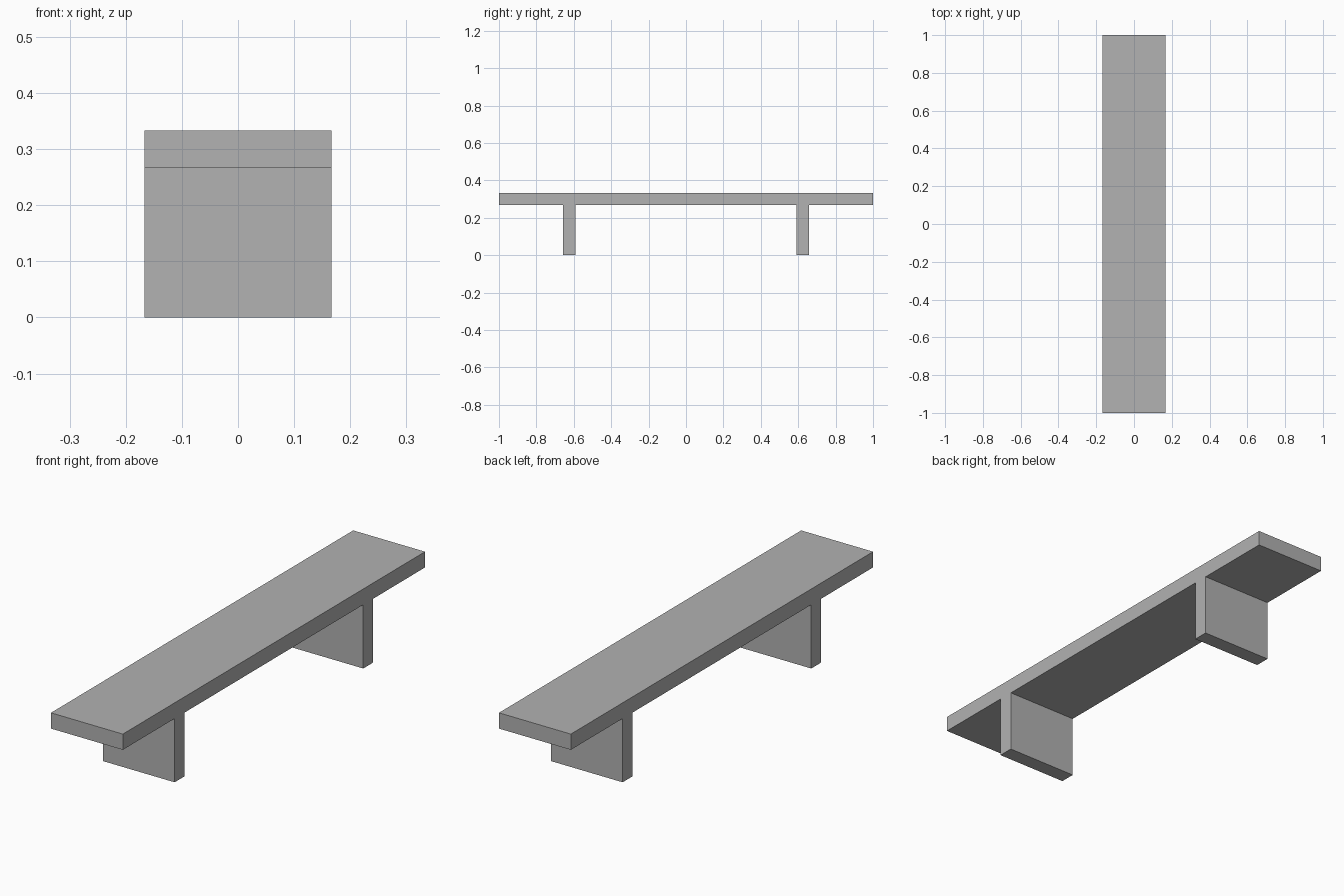
import bpy

cube = bpy.data.objects.get("Cube")
if cube:
    bpy.data.objects.remove(cube, do_unlink=True)

# Single plain grey finish
grey = bpy.data.materials.new("plain_grey")
grey.use_nodes = True
colour = (0.445, 0.445, 0.445, 1)
grey.diffuse_color = colour
grey.node_tree.nodes["Principled BSDF"].inputs["Base Color"].default_value = colour

WIDTH = 0.333
HEIGHT = 0.333
THICK = 0.066
LEG_Y = 0.624


def slab(name, length, y, bottom, top):
    """Full-width box, placed by its centre in y and its height range."""
    bpy.ops.mesh.primitive_cube_add(size=1, location=(0, y, (bottom + top) / 2))
    part = bpy.context.object
    part.name = name
    part.scale = (WIDTH, length, top - bottom)
    bpy.ops.object.transform_apply(location=False, rotation=False, scale=True)
    part.data.materials.append(grey)


# Seat plank
slab("seat", 2, 0, HEIGHT - THICK, HEIGHT)

# Two upright panel legs, flush with the seat edges
for name, side in (("front_leg", -1), ("back_leg", 1)):
    slab(name, THICK, side * LEG_Y, 0, HEIGHT - THICK)
